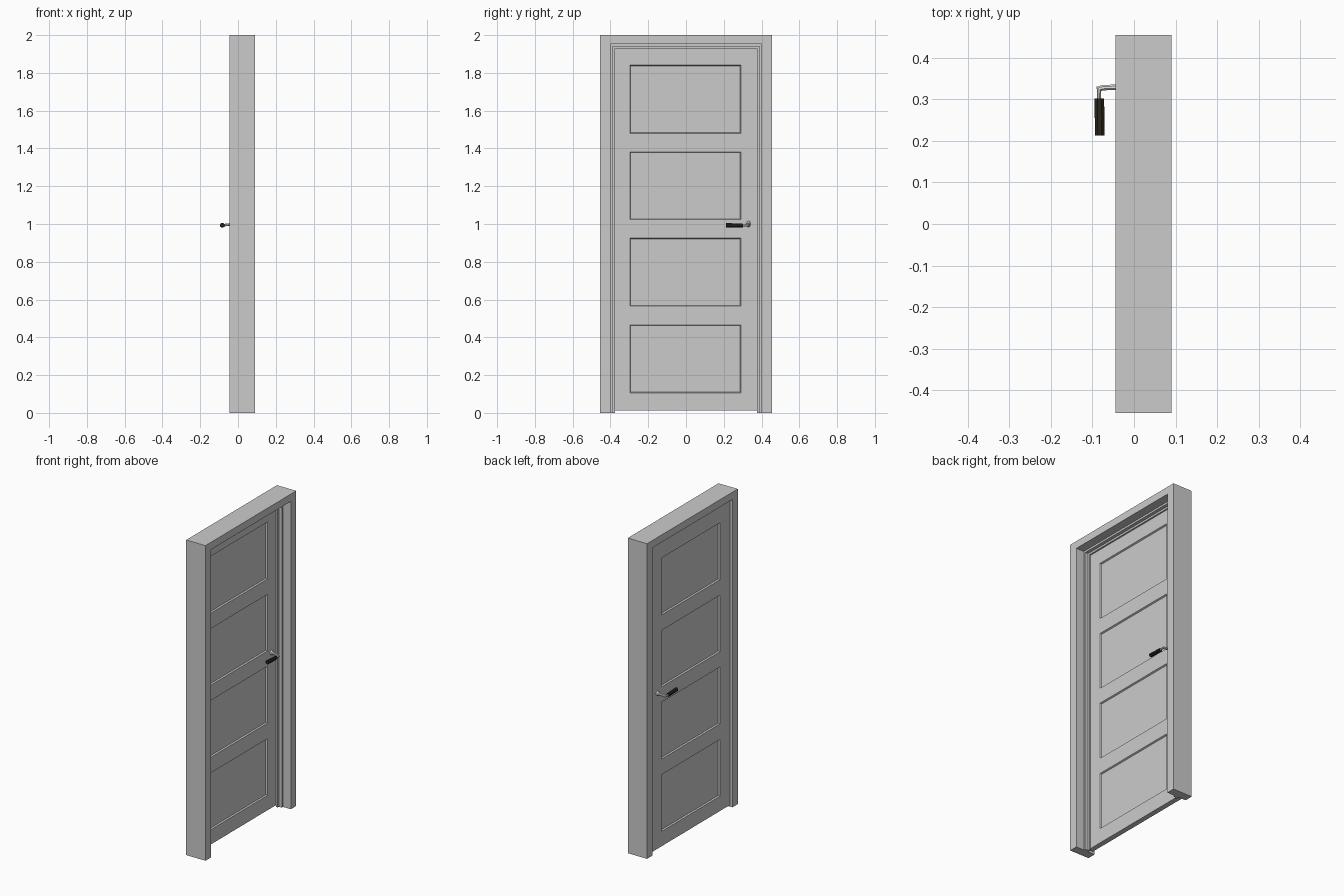
import bpy, bmesh, math
from mathutils import Vector

if "Cube" in bpy.data.objects:
    bpy.data.objects.remove(bpy.data.objects["Cube"])


def material(name, rgb):
    m = bpy.data.materials.new(name)
    m.diffuse_color = (*rgb, 1)
    m.use_nodes = True
    m.node_tree.nodes["Principled BSDF"].inputs["Base Color"].default_value = m.diffuse_color
    return m


PAINT = material("grey_paint", (0.60, 0.60, 0.60))
METAL = material("pale_metal", (0.80, 0.80, 0.77))
GRIP = material("dark_grip", (0.022, 0.018, 0.010))


def finish(bm, name, mat):
    bmesh.ops.recalc_face_normals(bm, faces=bm.faces)
    me = bpy.data.meshes.new(name)
    bm.to_mesh(me)
    bm.free()
    me.materials.append(mat)
    ob = bpy.data.objects.new(name, me)
    bpy.context.collection.objects.link(ob)
    return ob


def loft(bm, rings):
    """Skin a list of closed point rings and cap both ends."""
    vs = [[bm.verts.new(p) for p in r] for r in rings]
    n = len(vs[0])
    for a, b in zip(vs, vs[1:]):
        for i in range(n):
            j = (i + 1) % n
            bm.faces.new((a[i], a[j], b[j], b[i]))
    bm.faces.new(vs[0])
    bm.faces.new(vs[-1])


# Door frame: stepped jamb profile (depth x, width from outer edge) swept in a U
profile = [(-0.045, 0), (0.09, 0), (0.09, 0.054), (0.035, 0.054), (0.035, 0.066),
           (0.014, 0.066), (0.014, 0.078), (0.004, 0.078), (0.004, 0.054), (-0.045, 0.054)]


def top(w):
    return 2 - max(0, w - 0.007)


bm = bmesh.new()
loft(bm, [[(x, s * (0.455 - w), top(w) if up else 0) for x, w in profile]
          for s, up in ((-1, 0), (-1, 1), (1, 1), (1, 0))])
finish(bm, "door_frame", PAINT)

# Door leaf: gridded slab with four sunken panels on each side
ys = [-0.398, -0.297, 0.291, 0.398]
zs = [0.012, 0.106, 0.466, 0.565, 0.926, 1.023, 1.382, 1.480, 1.841, 1.948]
X_BACK, X_FRONT = -0.030, 0.003
bm = bmesh.new()
panels = []
for x in (X_BACK, X_FRONT):
    grid = [[bm.verts.new((x, y, z)) for z in zs] for y in ys]
    for i in range(len(ys) - 1):
        for j in range(len(zs) - 1):
            f = bm.faces.new((grid[i][j], grid[i + 1][j], grid[i + 1][j + 1], grid[i][j + 1]))
            if x == X_BACK:
                f.normal_flip()
            if i == 1 and j % 2 == 1:
                panels.append(f)
bmesh.ops.bridge_loops(bm, edges=[e for e in bm.edges if e.is_boundary])
bm.normal_update()
bmesh.ops.inset_individual(bm, faces=panels, thickness=0.006, depth=-0.009)
finish(bm, "door_leaf", PAINT)

# Lever handles, mirrored about the middle of the door leaf
MID = (X_BACK + X_FRONT) / 2


def tube(name, mat, side, stations, sides):
    """Rings of (distance from mid plane, y, z, half width, half height, turn)."""
    bm = bmesh.new()
    rings = []
    for d, y, z, rw, rh, turn in stations:
        along = Vector((math.cos(turn), math.sin(turn), 0))
        ring = []
        for k in range(sides):
            a = 2 * math.pi * (k + 0.5) / sides
            p = Vector((d, y, z)) + along * rw * math.cos(a) + Vector((0, 0, rh * math.sin(a)))
            ring.append((MID + side * p.x, p.y, p.z))
        rings.append(ring)
    loft(bm, rings)
    return finish(bm, name, mat)


Q = math.pi / 2
for side, label in ((-1, "back"), (1, "front")):
    tube(label + "_handle_neck", METAL, side, [
        (0.016, 0.330, 1.000, 0.013, 0.017, Q),
        (0.021, 0.330, 1.000, 0.010, 0.014, Q),
        (0.032, 0.329, 0.997, 0.007, 0.008, Q),
        (0.062, 0.328, 0.994, 0.007, 0.007, Q),
        (0.071, 0.325, 0.993, 0.008, 0.007, Q * 0.5),
        (0.071, 0.298, 0.992, 0.005, 0.006, 0)], 8)
    tube(label + "_handle_grip", GRIP, side, [
        (0.070, 0.302, 0.991, 0.012, 0.011, 0),
        (0.069, 0.258, 0.992, 0.013, 0.012, 0),
        (0.069, 0.213, 0.994, 0.012, 0.013, 0)], 8)
